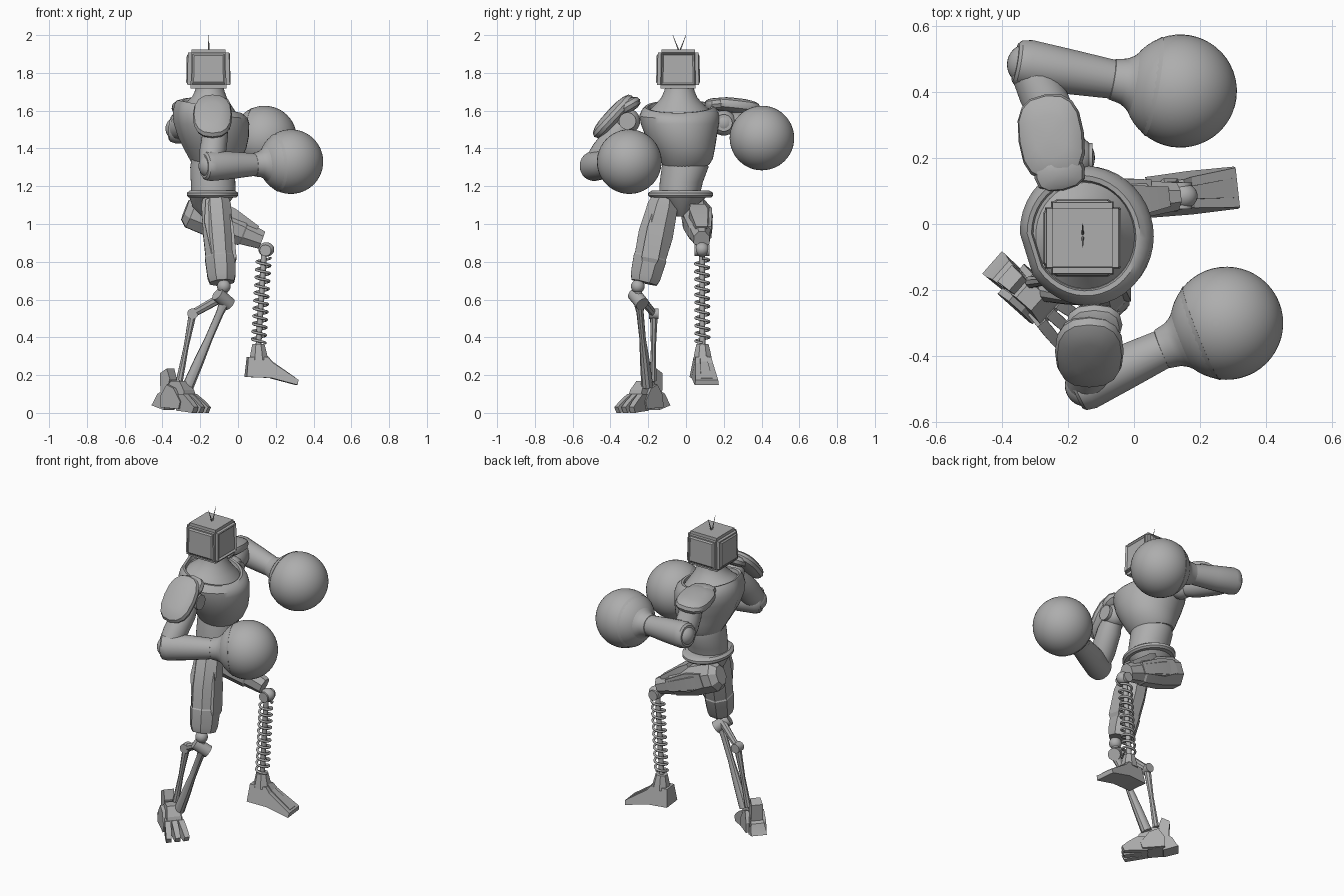
import bpy, bmesh, math
from mathutils import Vector, Matrix

if "Cube" in bpy.data.objects:
    bpy.data.objects.remove(bpy.data.objects["Cube"])

grey = bpy.data.materials.new("plain grey")
grey.use_nodes = True
grey.diffuse_color = (0.42, 0.42, 0.42, 1)
grey.node_tree.nodes["Principled BSDF"].inputs["Base Color"].default_value = grey.diffuse_color


def finish(name, bm, angle=35):
    """Turn a bmesh into a shaded object."""
    bmesh.ops.recalc_face_normals(bm, faces=bm.faces)
    mesh = bpy.data.meshes.new(name)
    bm.to_mesh(mesh)
    bm.free()
    mesh.materials.append(grey)
    mesh.shade_smooth()
    mesh.set_sharp_from_angle(angle=math.radians(angle))
    obj = bpy.data.objects.new(name, mesh)
    bpy.context.collection.objects.link(obj)
    return obj


def frame(z_dir, hint):
    """Rotation whose z follows z_dir and whose y leans towards hint."""
    z = Vector(z_dir).normalized()
    x = Vector(hint).cross(z).normalized()
    return Matrix((x, z.cross(x), z)).transposed()


def skin(bm, loops):
    """Join equal point loops into a capped tube."""
    rows = [[bm.verts.new(p) for p in loop] for loop in loops]
    n = len(rows[0])
    for low, high in zip(rows, rows[1:]):
        for i in range(n):
            j = (i + 1) % n
            bm.faces.new((low[i], low[j], high[j], high[i]))
    bm.faces.new(rows[0][::-1])
    bm.faces.new(rows[-1])


def limb(name, a, b, rings, sides=24, hint=(0, 0, 1)):
    """Tube from a to b; rings give (position along, half width, half height)."""
    a, b = Vector(a), Vector(b)
    rot = frame(b - a, hint)
    grow = 1 / math.cos(math.pi / sides)
    turn = [2 * math.pi * (i + 0.5) / sides for i in range(sides)]
    bm = bmesh.new()
    skin(bm, [[a + (b - a) * t + rot @ Vector((w * grow * math.cos(u), h * grow * math.sin(u), 0))
               for u in turn] for t, w, h in rings])
    return finish(name, bm, 35 if sides > 8 else 20)


def rod(name, a, b, r, sides=16):
    return limb(name, a, b, [(0, r, r), (1, r, r)], sides, (0.1, 0.9, 0.3))


def ellipsoid(name, loc, radii, normal=(0, 0, 1), hint=(0, 1, 0), segments=32, power=1.0):
    """Ball with three radii; a power below one makes it boxier."""
    bm = bmesh.new()
    bmesh.ops.create_uvsphere(bm, u_segments=segments, v_segments=segments // 2, radius=1)
    for v in bm.verts:
        v.co = [math.copysign(abs(c) ** power, c) for c in v.co]
    mat = Matrix.Translation(loc) @ frame(normal, hint).to_4x4() @ Matrix.Diagonal((*radii, 1))
    bmesh.ops.transform(bm, matrix=mat, verts=bm.verts)
    return finish(name, bm)


def stack(name, rings, yaw=0.0, flat=1.0, sides=40):
    """Body section from ellipses (z, x, y, rx, ry, forward slope); flat trims the back."""
    loops = []
    rot = Matrix.Rotation(yaw, 3, "Z")
    for z, x, y, rx, ry, slope in rings:
        loop = []
        for i in range(sides):
            u = 2 * math.pi * i / sides
            p = rot @ Vector((rx * max(math.cos(u), -flat), ry * math.sin(u), 0))
            loop.append(Vector((x + p.x, y + p.y, z - slope * p.x)))
        loops.append(loop)
    bm = bmesh.new()
    skin(bm, loops)
    return finish(name, bm)


def prism(name, outline, half_widths, loc, heading):
    """Side outline (forward, up) given a half width per point, turned to a heading."""
    mat = Matrix.Translation(loc) @ Matrix.Rotation(heading, 4, "Z")
    bm = bmesh.new()
    skin(bm, [[mat @ Vector((p[0], s * w, p[1])) for p, w in zip(outline, half_widths)] for s in (-1, 1)])
    return finish(name, bm, 15)


# Torso
stack("chest", [(1.315, -.135, 0, .112, .125, .12), (1.345, -.125, 0, .137, .143, .06),
                (1.40, -.122, -.012, .166, .165, 0), (1.46, -.13, -.025, .187, .188, 0),
                (1.53, -.14, -.032, .199, .208, 0), (1.575, -.147, -.035, .197, .213, .08),
                (1.605, -.15, -.035, .184, .2, .16), (1.622, -.152, -.035, .17, .183, .2),
                (1.62, -.152, -.035, .157, .168, .2), (1.6, -.152, -.035, .152, .163, .2)], 0.3, 0.95)
stack("neck", [(1.595, -.15, -.035, .155, .165, .18), (1.635, -.15, -.035, .12, .125, .12),
               (1.67, -.15, -.035, .092, .095, .05), (1.705, -.15, -.035, .078, .08, 0),
               (1.74, -.15, -.035, .07, .072, 0)])
stack("abdomen", [(1.15, -.13, -.035, .118, .108, 0), (1.22, -.132, -.025, .118, .114, 0),
                  (1.30, -.135, -.005, .118, .124, 0), (1.36, -.135, -.005, .11, .115, 0)], 0.1)
stack("belt", [(1.14, -.135, -.028, .125, .16, 0), (1.15, -.135, -.028, .135, .172, 0),
               (1.165, -.135, -.028, .135, .172, 0), (1.178, -.135, -.028, .12, .15, 0)])
stack("pelvis", [(1.04, -.15, -.02, .04, .03, 0), (1.09, -.15, -.025, .09, .07, 0),
                 (1.15, -.14, -.028, .12, .145, 0)])

# Head: broad bevelled box with shallow side panels and a framed screen
head_mid = Vector((-.156, -.042, 1.821))
bm = bmesh.new()
bmesh.ops.create_cube(bm, size=1)
bmesh.ops.scale(bm, vec=(.226, .222, .208), verts=bm.verts)
for v in bm.verts:
    if v.co.z > 0:
        v.co.xy *= 0.96
bmesh.ops.translate(bm, vec=head_mid, verts=bm.verts)
bmesh.ops.bevel(bm, geom=bm.edges[:], offset=0.018, segments=2, affect="EDGES")
bm.normal_update()
big = [f for f in bm.faces if f.calc_area() > 0.02]
flanks = [f for f in big if abs(f.normal.y) > 0.9 or f.normal.x < -0.9]
bmesh.ops.inset_individual(bm, faces=flanks, thickness=0.01, depth=0)
bmesh.ops.inset_individual(bm, faces=flanks, thickness=0.012, depth=0.006)
screen = [f for f in big if f.normal.x > 0.9]
bmesh.ops.inset_individual(bm, faces=screen, thickness=0.006, depth=0.004)
bmesh.ops.inset_individual(bm, faces=screen, thickness=0.012, depth=-0.010)
finish("head", bm, 25)
for tip in (-.07, .0):
    limb("antenna", (-.155, -.035, 1.91), (-.155, tip, 2.0), [(0, .004, .004), (1, .001, .001)], 6, (1, 0, 0))


# Arms
def arm(side, shoulder, elbow, wrist, fist, cap):
    shoulder, elbow, wrist, fist = map(Vector, (shoulder, elbow, wrist, fist))
    ellipsoid(side + "_shoulder_ball", shoulder, (.067, .067, .067))
    rod(side + "_shoulder_cap", shoulder, shoulder + Vector((cap, 0, 0)), .045, 24)
    limb(side + "_upper_arm", shoulder, elbow,
         [(0, .05, .05), (.3, .068, .068), (.7, .07, .07), (1, .06, .06)])
    ellipsoid(side + "_elbow", elbow, (.064, .064, .064))
    start = elbow - (wrist - elbow).normalized() * .03
    limb(side + "_forearm", start, wrist, [(-.03, .058, .062), (0, .068, .073), (.1, .075, .079),
                                           (.5, .068, .072), (1, .058, .058)])
    limb(side + "_glove_cuff", wrist, fist, [(-.1, .055, .055), (-.08, .062, .062), (.1, .069, .069), (.2, .08, .08),
                                             (.32, .103, .103), (.44, .13, .13), (.58, .152, .152)], 32)
    ellipsoid(side + "_glove", fist, (.171, .171, .171), fist - wrist, (0, 0, 1), 48)


arm("right", (-.11, -.31, 1.545), (-.145, -.488, 1.307), (.1, -.372, 1.315), (.28, -.3, 1.33), .068)
arm("left", (-.185, .2, 1.535), (-.32, .482, 1.505), (-.05, .435, 1.475), (.14, .402, 1.455), .06)

# Shoulder plates
ellipsoid("right_shoulder_plate", (-.135, -.385, 1.57), (.104, .148, .042), (0, -.73, .68), (0, .68, .73), 16, .8)
ellipsoid("right_shoulder_inner_plate", (-.12, -.305, 1.625), (.085, .07, .035), (0, -.5, .86), (0, .86, .5), 12, .8)
ellipsoid("left_shoulder_plate", (-.25, .262, 1.625), (.1, .132, .04), (-.1, .1, 1), (-.15, 1, 0), 16, .75)
ellipsoid("left_shoulder_inner_plate", (-.225, .155, 1.635), (.078, .055, .033), (0, -.1, 1), (-.2, 1, 0), 12, .75)

# Right thigh
limb("right_thigh", (-.12, -.11, 1.15), (-.085, -.222, .69),
     [(0, .06, .065), (.12, .08, .078), (.45, .092, .08), (.7, .084, .076), (.715, .088, .08), (.93, .08, .074),
      (1, .068, .064)], 8, (1, 0, 0))
limb("right_thigh_front_plate", (-.07, -.14, 1.08), (-.035, -.2, .77),
     [(0, .03, .02), (.35, .045, .035), (.85, .045, .032), (1, .03, .012)], 4, (1, 0, 0))
limb("right_hip_plate", (-.135, -.16, 1.13), (-.105, -.24, .84),
     [(0, .035, .025), (.4, .055, .028), (1, .035, .02)], 4, (0, -1, 0))

# Right shin: knee joints and thin struts
ellipsoid("right_knee_ball", (-.075, -.255, .67), (.036, .036, .036))
rod("right_knee_post", (-.075, -.25, .72), (-.075, -.255, .58), .02)
rod("right_knee_axle", (-.11, -.275, .63), (-.045, -.23, .575), .036)
limb("right_knee_link", (-.08, -.245, .615), (-.24, -.17, .525), [(0, .02, .024), (1, .015, .02)], 8)
rod("right_rear_joint", (-.24, -.195, .525), (-.24, -.145, .525), .028)
limb("right_rear_strut", (-.24, -.17, .525), (-.31, -.175, .17), [(0, .02, .02), (.5, .013, .013), (1, .018, .018)], 8)
limb("right_shin", (-.065, -.25, .6), (-.265, -.205, .14),
     [(0, .03, .03), (.15, .018, .02), (.45, .016, .02), (.7, .024, .026), (1, .03, .03)], 10)

# Right foot: heel, instep, guards and three jointed toes
turn = math.atan2(-.66, .75)
ankle = Vector((-.305, -.225, 0))
foot = Matrix.Translation(ankle) @ Matrix.Rotation(turn, 4, "Z")
prism("right_instep", [(-.1, .03), (.06, .015), (.08, .06), (.06, .12), (.02, .17), (-.04, .17), (-.1, .09)],
      [.04, .048, .048, .042, .032, .032, .04], ankle, turn)
prism("right_heel", [(-.165, .04), (-.08, .015), (-.06, .09), (-.09, .12), (-.13, .1), (-.15, .06)],
      [.045, .042, .038, .035, .038, .045], ankle, turn)
prism("right_heel_fin", [(-.11, .1), (-.07, .1), (-.05, .18), (-.07, .235), (-.115, .21)],
      [.035, .035, .028, .03, .033], ankle, turn)
for k in (-1, 0, 1):
    prism("right_toe", [(-.04, .012), (.05, .005), (.095, 0), (.11, .03), (.07, .065), (.02, .1), (-.04, .1)],
          [.016, .018, .016, .015, .017, .017, .016], foot @ Vector((.05, k * .036, 0)), turn + k * .16)
for k in (-1, 1):
    prism("right_ankle_guard", [(-.06, .03), (.07, .02), (.08, .06), (.03, .13), (-.02, .15), (-.06, .09)],
          [.016, .017, .014, .01, .01, .014], foot @ Vector((-.03, k * .045, 0)), turn)

# Left thigh, raised forwards
limb("left_thigh", (-.28, .05, 1.075), (.125, .083, .915),
     [(0, .045, .055), (.08, .075, .085), (.4, .078, .088), (.75, .06, .07), (.77, .054, .062), (1, .042, .048)],
     8, (0, 0, 1))
limb("left_thigh_top_plate", (-.08, .06, 1.09), (.1, .082, .975),
     [(0, .04, .02), (.3, .05, .025), (1, .03, .015)], 4)
limb("left_thigh_side_plate", (-.2, .112, 1.05), (.04, .122, .955),
     [(0, .025, .04), (.4, .022, .055), (1, .012, .035)], 4)
rod("left_knee_axle", (.145, .045, .86), (.145, .125, .86), .03)
ellipsoid("left_knee_ball", (.15, .085, .865), (.042, .038, .038))

# Left shin: rod inside a coil spring
top, low = Vector((.138, .085, .85)), Vector((.108, .087, .35))
rod("left_shin_rod", top, low, .015)
curve = bpy.data.curves.new("left_spring", "CURVE")
curve.dimensions = "3D"
curve.bevel_depth, curve.bevel_resolution = .007, 2
turns, steps = 11, 18
path = curve.splines.new("POLY")
path.points.add(turns * steps)
for i, p in enumerate(path.points):
    u = 2 * math.pi * i / steps
    c = top.lerp(low, .06 + .9 * i / (turns * steps))
    p.co = (c.x + .036 * math.cos(u), c.y + .036 * math.sin(u), c.z, 1)
curve.materials.append(grey)
bpy.context.collection.objects.link(bpy.data.objects.new("left_spring", curve))

# Left foot
limb("left_ankle", (.11, .088, .28), (.108, .087, .365), [(0, .05, .05), (.6, .04, .04), (1, .032, .032)], 8, (0, 1, 0))
prism("left_foot", [(-.07, .19), (.06, .185), (.2, .148), (.205, .175), (.07, .265), (.045, .295), (-.06, .295)],
      [.062, .066, .064, .06, .047, .042, .042], (.11, .088, 0), .11)
prism("left_foot_ridge", [(.03, .25), (.19, .16), (.195, .185), (.07, .273), (.045, .303)],
      [.02, .03, .03, .02, .018], (.11, .088, 0), .11)
